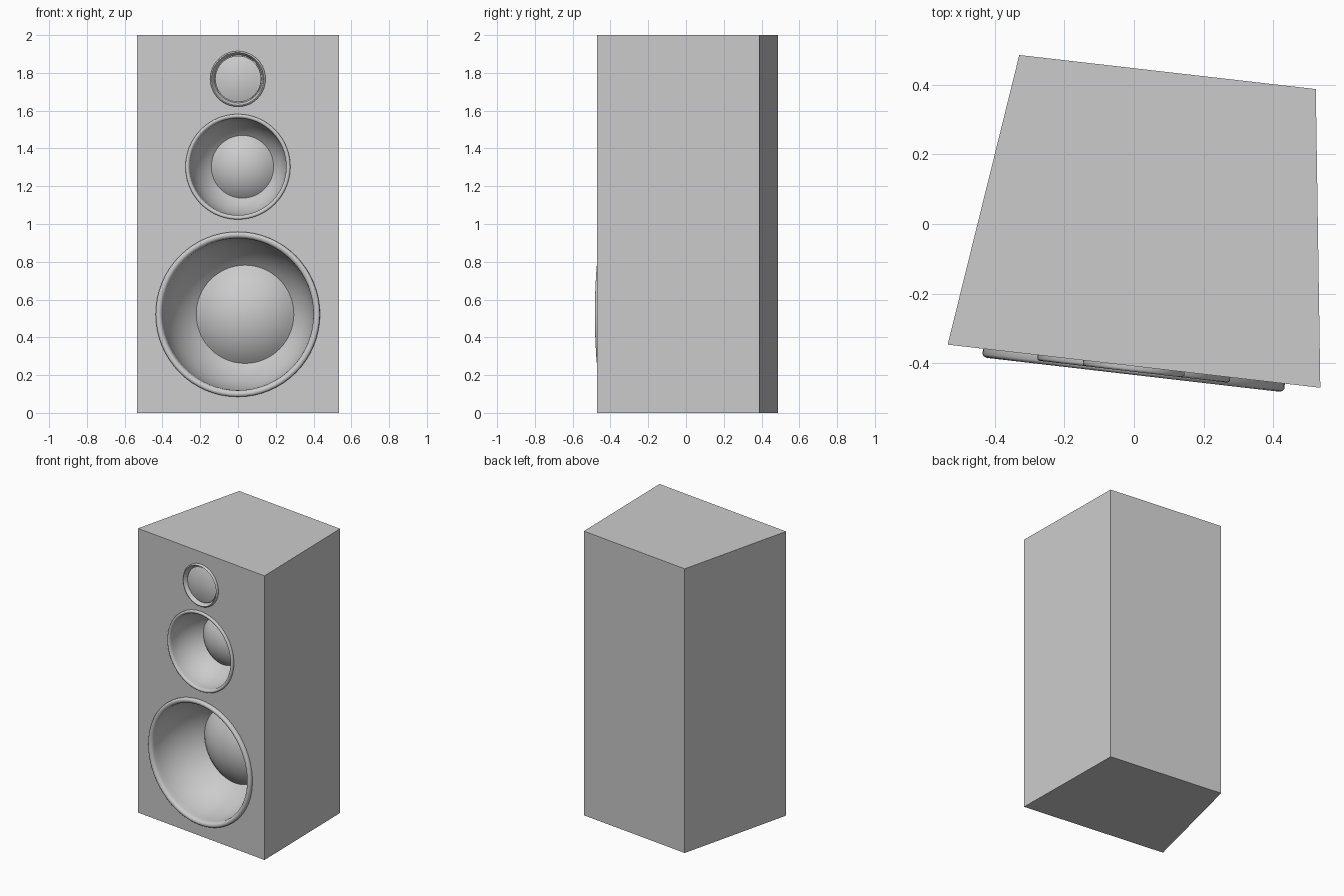
import bpy, bmesh, math
from mathutils import Vector

if "Cube" in bpy.data.objects:
    bpy.data.objects.remove(bpy.data.objects["Cube"])

HEIGHT = 2.0
# cabinet plan: front-left, front-right, back-right, back-left
PLAN = [(-0.536, -0.347), (0.536, -0.471), (0.523, 0.388), (-0.33, 0.486)]
FL, FR = Vector(PLAN[0]), Vector(PLAN[1])
ACROSS = (FR - FL).normalized()
TILT = math.atan2(ACROSS.y, ACROSS.x)
MID = FL.lerp(FR, -FL.x / (FR.x - FL.x))      # baffle point at x = 0
# name: (centre height, outer radius)
DRIVERS = {"woofer": (0.522, 0.437), "midrange": (1.303, 0.279), "tweeter": (1.768, 0.147)}
SEGS = 64


def add_object(name, bm):
    mesh = bpy.data.meshes.new(name)
    bm.to_mesh(mesh)
    bm.free()
    ob = bpy.data.objects.new(name, mesh)
    bpy.context.collection.objects.link(ob)
    return ob


def shade(ob, angle):
    bpy.ops.object.select_all(action='DESELECT')
    ob.select_set(True)
    bpy.context.view_layer.objects.active = ob
    bpy.ops.object.shade_smooth_by_angle(angle=math.radians(angle))


def bowl_profile(r):
    """Rounded rim, hemispherical cone and convex dust cap as (radius, depth)."""
    pts = [(r, 0.0), (r, -0.034 * r), (0.99 * r, -0.05 * r), (0.97 * r, -0.057 * r),
           (0.945 * r, -0.053 * r), (0.925 * r, -0.03 * r)]
    bowl, cap, height = 0.92 * r, 0.595 * r, 0.24 * r
    end = math.acos(cap / bowl)
    base = bowl * math.sin(end) + 0.04 * r
    for i in range(13):
        t = end * i / 12
        pts.append((bowl * math.cos(t), (bowl * math.sin(t)) * base / (bowl * math.sin(end))))
    sphere = (cap * cap + height * height) / (2 * height)
    edge = math.asin(cap / sphere)
    for i in range(1, 11):
        t = edge * (1 - i / 10)
        pts.append((sphere * math.sin(t), base - height + sphere * (1 - math.cos(t))))
    return pts


def tweeter_profile(r):
    """Small rim, narrow groove and shallow dome."""
    pts = [(r, 0.0), (r, -0.009), (0.98 * r, -0.014), (0.95 * r, -0.016), (0.92 * r, -0.011),
           (0.86 * r, 0.02), (0.83 * r, 0.02)]
    dome = 0.83 * r
    for i in range(9):
        k = 1 - i / 8
        pts.append((dome * k, 0.006 - 0.02 * (1 - k * k)))
    return pts


def lathe(name, profile):
    bm = bmesh.new()
    vs = [bm.verts.new((r, d, 0)) for r, d in profile]
    es = [bm.edges.new(p) for p in zip(vs, vs[1:])]
    bmesh.ops.spin(bm, geom=vs + es, cent=(0, 0, 0), axis=(0, 1, 0),
                   angle=math.tau, steps=SEGS, use_duplicate=False)
    bmesh.ops.remove_doubles(bm, verts=bm.verts, dist=1e-5)
    bmesh.ops.recalc_face_normals(bm, faces=bm.faces)
    bm.faces.ensure_lookup_table()
    inner = min(bm.faces, key=lambda f: f.calc_center_median().xz.length)
    if inner.normal.y > 0:
        bmesh.ops.reverse_faces(bm, faces=bm.faces)
    return add_object(name, bm)


# cabinet: skewed box whose front panel has a round hole for each driver
bm = bmesh.new()
low = [bm.verts.new((x, y, 0)) for x, y in PLAN]
top = [bm.verts.new((x, y, HEIGHT)) for x, y in PLAN]
bm.faces.new(low[::-1])
bm.faces.new(top)
for i in (1, 2, 3):
    j = (i + 1) % 4
    bm.faces.new((low[i], low[j], top[j], top[i]))
front = [bm.edges.get(p) for p in ((low[0], low[1]), (top[0], top[1]),
                                   (low[0], top[0]), (low[1], top[1]))]
for z, r in DRIVERS.values():
    ring = []
    for i in range(SEGS):
        a = math.tau * i / SEGS
        p = MID + ACROSS * (0.985 * r * math.cos(a))
        ring.append(bm.verts.new((p.x, p.y, z + 0.985 * r * math.sin(a))))
    front += [bm.edges.new((ring[i], ring[i - 1])) for i in range(SEGS)]
bmesh.ops.triangle_fill(bm, use_beauty=True, edges=front,
                        normal=(ACROSS.y, -ACROSS.x, 0))
bmesh.ops.recalc_face_normals(bm, faces=bm.faces)
add_object("cabinet", bm)

# drivers: turned shapes set square to the angled front
for name, (z, r) in DRIVERS.items():
    ob = lathe(name, tweeter_profile(r) if name == "tweeter" else bowl_profile(r))
    ob.location = (MID.x, MID.y, z)
    ob.rotation_euler.z = TILT
    shade(ob, 42)
